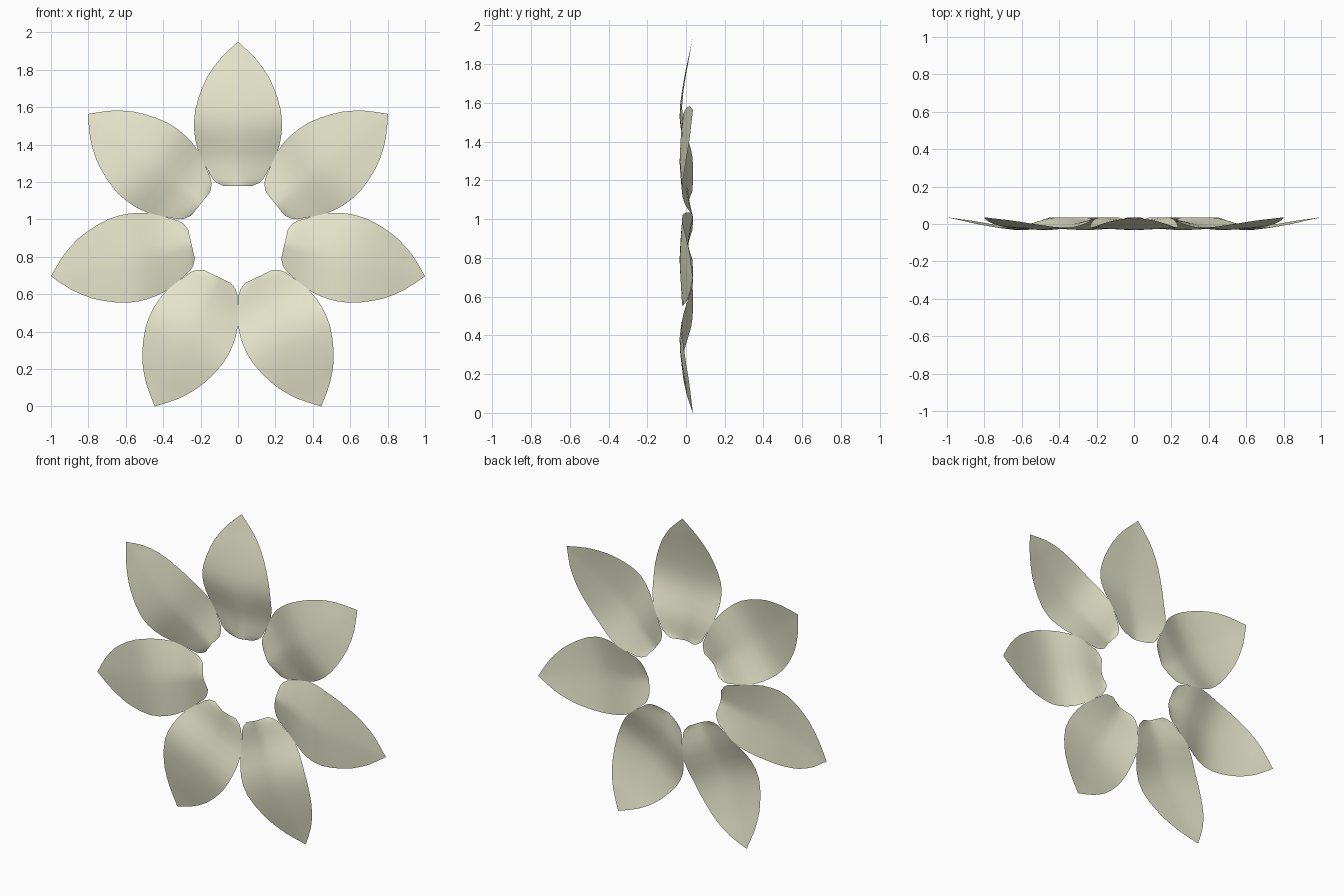
import bpy, math

if "Cube" in bpy.data.objects:
    bpy.data.objects.remove(bpy.data.objects["Cube"])

PETALS = 7
CENTRE_Z = 0.924
COLS = 12

# petal stations: distance from centre, half width, depth of spine, depth of edge
STATIONS = [
    (0.255, 0.080, 0.012, 0.034),
    (0.272, 0.115, 0.012, 0.035),
    (0.295, 0.138, 0.012, 0.036),
    (0.345, 0.165, 0.011, 0.036),
    (0.390, 0.189, 0.007, 0.034),
    (0.436, 0.211, -0.002, 0.026),
    (0.500, 0.228, -0.018, 0.006),
    (0.550, 0.234, -0.028, -0.008),
    (0.600, 0.235, -0.033, -0.018),
    (0.660, 0.229, -0.031, -0.020),
    (0.730, 0.210, -0.022, -0.014),
    (0.790, 0.187, -0.012, -0.005),
    (0.840, 0.163, -0.003, 0.003),
    (0.890, 0.130, 0.008, 0.013),
    (0.935, 0.095, 0.018, 0.021),
    (0.980, 0.050, 0.027, 0.028),
]
TIP = (0.0, 0.036, 1.026)


def petal_mesh():
    verts, faces = [], []
    for r, w, mid, edge in STATIONS:
        for j in range(COLS + 1):
            u = 2 * j / COLS - 1
            verts.append((u * w, mid + (edge - mid) * abs(u) ** 1.3, r))
    n = COLS + 1
    for i in range(len(STATIONS) - 1):
        for j in range(COLS):
            a = i * n + j
            faces.append((a, a + 1, a + n + 1, a + n))
    # close to the pointed tip
    verts.append(TIP)
    last = (len(STATIONS) - 1) * n
    for j in range(COLS):
        faces.append((last + j, last + j + 1, len(verts) - 1))
    me = bpy.data.meshes.new("petal")
    me.from_pydata(verts, [], faces)
    me.update()
    for p in me.polygons:
        p.use_smooth = True
    return me


cream = bpy.data.materials.new("cream")
cream.diffuse_color = (0.82, 0.82, 0.63, 1)
cream.use_nodes = True
cream.node_tree.nodes["Principled BSDF"].inputs["Base Color"].default_value = cream.diffuse_color
mesh = petal_mesh()
mesh.materials.append(cream)

# ring of petals sharing one mesh
for k in range(PETALS):
    petal = bpy.data.objects.new(f"petal_{k + 1}", mesh)
    petal.location = (0, 0, CENTRE_Z)
    petal.rotation_euler = (0, 2 * math.pi * k / PETALS, 0)
    bpy.context.collection.objects.link(petal)
